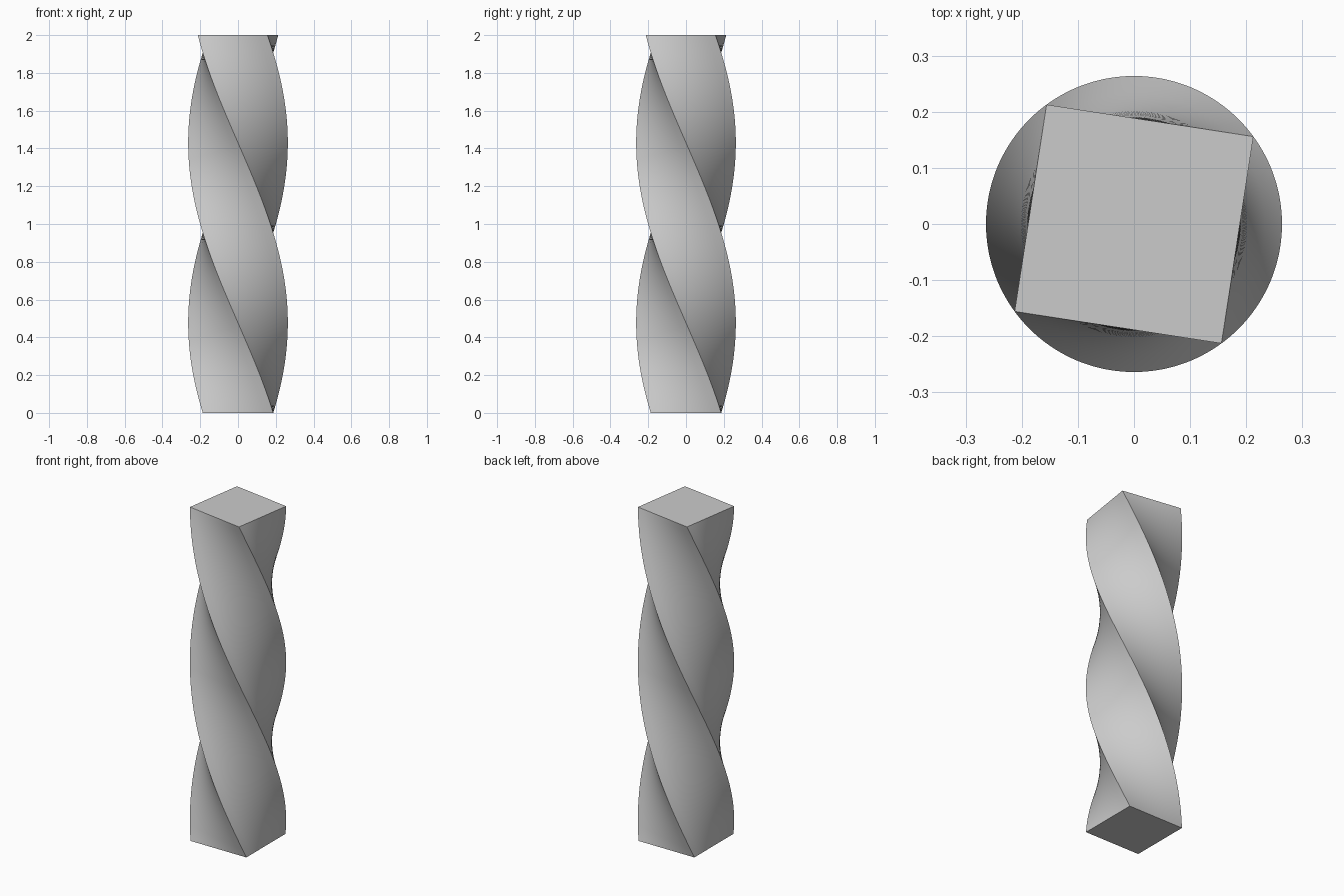
import bpy, bmesh, math
from mathutils import Matrix, Vector

if "Cube" in bpy.data.objects:
    bpy.data.objects.remove(bpy.data.objects["Cube"])

HALF = 0.1865                  # half side of the square section
HEIGHT = 2.0
TWIST = math.radians(-188.8)   # total clockwise twist, seen from above
STEPS, CUTS = 128, 8           # layers along the height, segments per side

# square profile, each side subdivided
profile = []
for side in range(4):
    turn = Matrix.Rotation(side * math.pi / 2, 3, 'Z')
    for i in range(CUTS):
        profile.append(turn @ Vector((HALF, -HALF + 2 * HALF * i / CUTS, 0)))

# stack rotated copies of the profile and bridge them
bm = bmesh.new()
rings = []
for s in range(STEPS + 1):
    t = s / STEPS
    m = Matrix.Translation((0, 0, HEIGHT * t)) @ Matrix.Rotation(TWIST * t, 4, 'Z')
    rings.append([bm.verts.new(m @ p) for p in profile])
n = len(profile)
for a, b in zip(rings, rings[1:]):
    for i in range(n):
        j = (i + 1) % n
        bm.faces.new((a[i], a[j], b[j], b[i]))

# end caps
bm.faces.new(rings[0][::-1])
bm.faces.new(rings[-1])

mesh = bpy.data.meshes.new("twisted_column")
bm.to_mesh(mesh)
bm.free()
column = bpy.data.objects.new("twisted_column", mesh)
bpy.context.collection.objects.link(column)
bpy.context.view_layer.objects.active = column
column.select_set(True)
bpy.ops.object.shade_smooth_by_angle(angle=math.radians(30))
